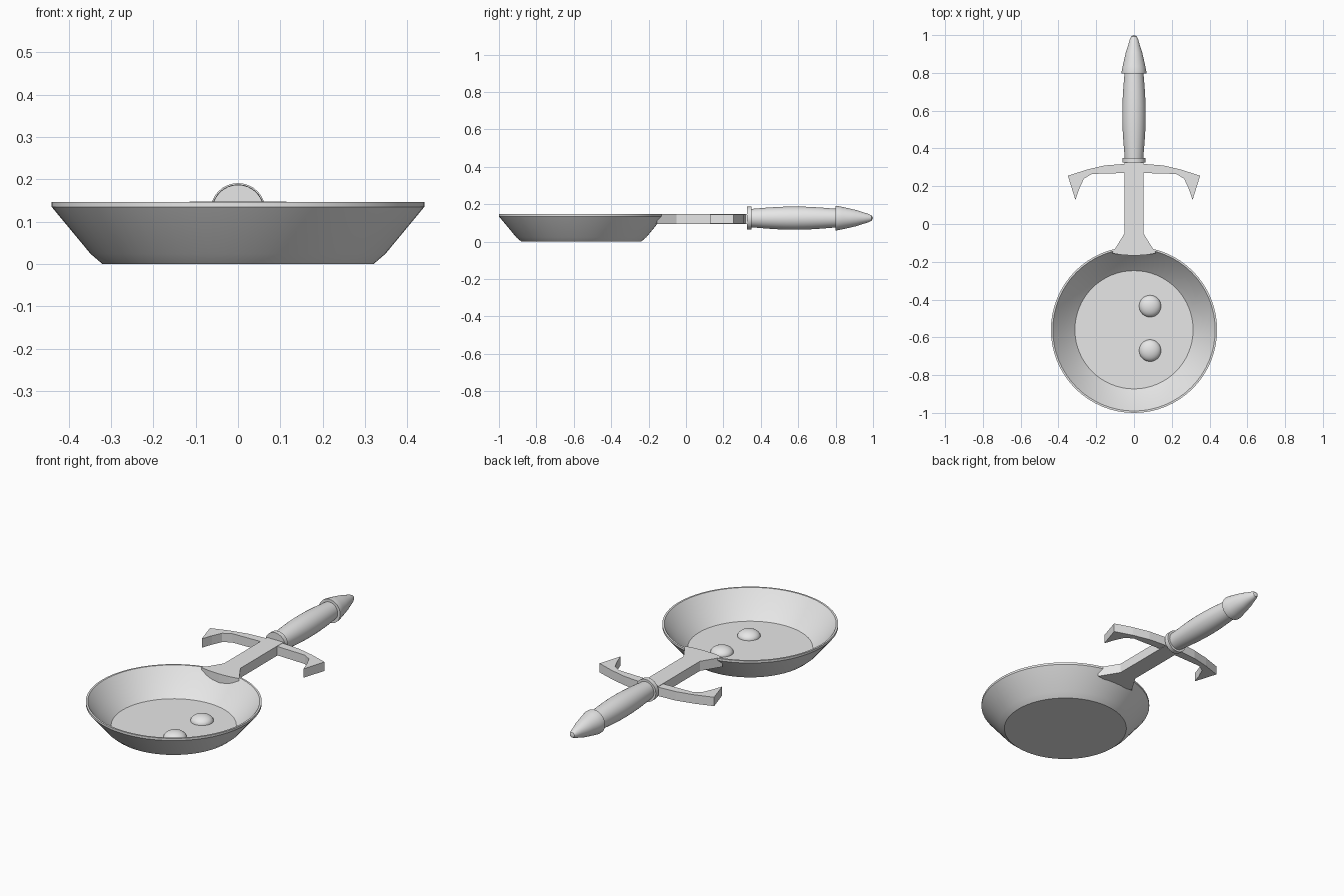
import bpy
import bmesh
import math

cube = bpy.data.objects.get("Cube")
if cube:
    bpy.data.objects.remove(cube)

metal = bpy.data.materials.new("grey_metal")
metal.use_nodes = True
metal.diffuse_color = (0.8, 0.8, 0.8, 1)
metal.node_tree.nodes["Principled BSDF"].inputs["Base Color"].default_value = (0.8, 0.8, 0.8, 1)


def finish(bm, name, smooth=None):
    """Turn a bmesh into a named object with the metal material."""
    bmesh.ops.recalc_face_normals(bm, faces=bm.faces)
    mesh = bpy.data.meshes.new(name)
    bm.to_mesh(mesh)
    bm.free()
    mesh.materials.append(metal)
    obj = bpy.data.objects.new(name, mesh)
    bpy.context.collection.objects.link(obj)
    if smooth:
        bpy.ops.object.select_all(action="DESELECT")
        obj.select_set(True)
        bpy.context.view_layer.objects.active = obj
        bpy.ops.object.shade_smooth_by_angle(angle=math.radians(smooth))
    return obj


def lathe(name, profile, location, steps=64, along_y=False, smooth=30):
    """Spin (radius, height) points about z, or lay the result along +y."""
    bm = bmesh.new()
    verts = [bm.verts.new((r, 0, h)) for r, h in profile]
    edges = [bm.edges.new(pair) for pair in zip(verts, verts[1:])]
    bmesh.ops.spin(bm, geom=verts + edges, axis=(0, 0, 1), cent=(0, 0, 0),
                   angle=math.tau, steps=steps, use_duplicate=False)
    bmesh.ops.remove_doubles(bm, verts=bm.verts, dist=0.0002)
    obj = finish(bm, name, smooth)
    if along_y:
        obj.rotation_euler.x = -math.pi / 2
    obj.location = location
    return obj


def slab(name, outline, bottom, top):
    """Extrude a flat outline between two heights."""
    bm = bmesh.new()
    face = bm.faces.new([bm.verts.new((x, y, bottom)) for x, y in outline])
    new = bmesh.ops.extrude_face_region(bm, geom=[face])["geom"]
    bmesh.ops.translate(bm, vec=(0, 0, top - bottom),
                        verts=[v for v in new if isinstance(v, bmesh.types.BMVert)])
    return finish(bm, name)


# Shallow pan with a thin upright rim
pan_y = -0.56
lathe("pan", [(0, 0), (0.32, 0), (0.348, 0.024), (0.44, 0.135), (0.44, 0.147),
              (0.43, 0.147), (0.37, 0.07), (0.313, 0.015), (0, 0.015)], (0, pan_y, 0))

# Two domes on the pan floor
dome = [(0.058 * math.cos(a), 0.034 * math.sin(a))
        for a in (i * math.pi / 20 for i in range(11))]
for side, y in (("back", -0.435), ("front", -0.67)):
    lathe(side + "_dome", dome, (0.085, y, 0.015), steps=32)

# Flat shaft that flares out over the rim
half = [(0.05, 0.335), (0.05, -0.05), (0.115, -0.155), (0.06, -0.164)]
shaft = half + [(0, -0.167)] + [(-x, y) for x, y in reversed(half)]
slab("shaft", shaft, 0.095, 0.148)

# Curved cross guard with hooked tips
upper = [(0, 0.318), (0.05, 0.318), (0.155, 0.31), (0.25, 0.288), (0.35, 0.255)]
lower = [(0.31, 0.127), (0.29, 0.186), (0.265, 0.24), (0.223, 0.265), (0.05, 0.27), (0, 0.27)]
right_half = upper + lower
guard = right_half + [(-x, y) for x, y in reversed(right_half[1:-1])]
slab("cross_guard", guard, 0.097, 0.146)

# Round handle: collar, swelling grip and pointed pommel
axis_z = 0.126
lathe("collar", [(0, 0.325), (0.061, 0.325), (0.061, 0.35), (0, 0.35)],
      (0, 0, axis_z), steps=32, along_y=True)
grip = [(0.049 + 0.013 * math.sin(math.pi * i / 10), 0.35 + 0.046 * i) for i in range(11)]
lathe("grip", [(0, 0.35)] + grip + [(0, 0.81)], (0, 0, axis_z), steps=32, along_y=True)
lathe("pommel", [(0, 0.798), (0.065, 0.798), (0.065, 0.81), (0.06, 0.835), (0.05, 0.88),
                 (0.043, 0.91), (0.03, 0.95), (0.023, 0.975), (0.014, 0.993), (0, 1.0)],
      (0, 0, axis_z), steps=32, along_y=True)
